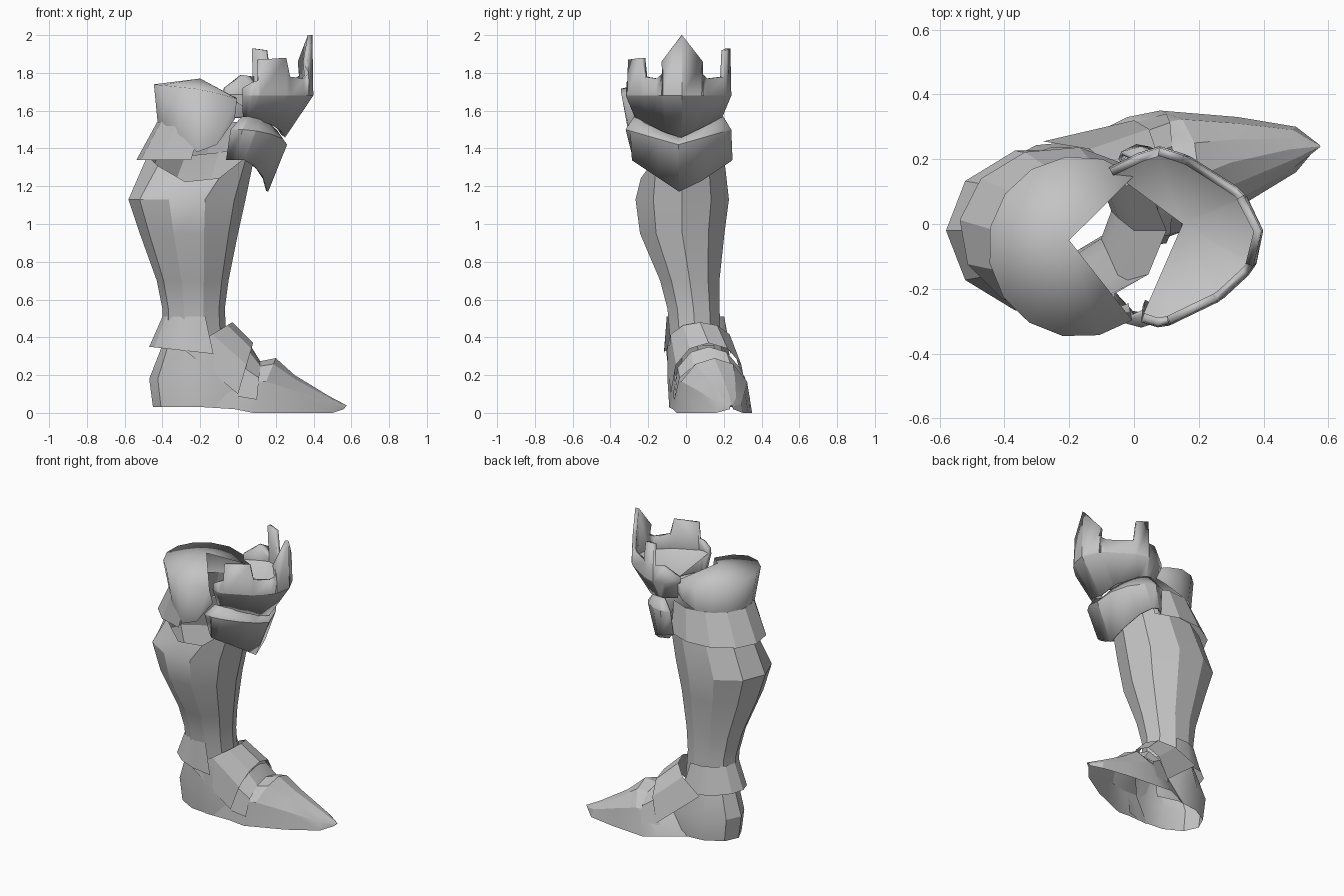
import bpy
from math import sin, cos, radians, pi

cube = bpy.data.objects.get("Cube")
if cube:
    bpy.data.objects.remove(cube, do_unlink=True)

steel = bpy.data.materials.new("grey_steel")
steel.use_nodes = True
steel.diffuse_color = (0.55, 0.55, 0.55, 1)
steel.node_tree.nodes["Principled BSDF"].inputs["Base Color"].default_value = (0.55, 0.55, 0.55, 1)


def spread(start, end, count):
    """Evenly spaced angles in degrees, both ends included."""
    return [start + (end - start) * i / count for i in range(count + 1)]


def ring(cx, cy, rx, ry, height, angles, keel=0):
    """Oval row of points; height is a number or a rule, keel sharpens the front."""
    row = []
    for angle in angles:
        a = radians(angle)
        z = height(a) if callable(height) else height
        row.append((cx + rx * cos(a) * abs(cos(a)) ** keel, cy + ry * sin(a), z))
    return row


def arch(base, top, cy, half_width, count=6):
    """Cross-section of a foot plate, open below; base and top are (x, z)."""
    row = []
    for i in range(count + 1):
        t = pi * i / count
        s = max(0.0, sin(t)) ** 0.8
        row.append((base[0] + (top[0] - base[0]) * s,
                    cy - half_width * cos(t),
                    base[1] + (top[1] - base[1]) * s))
    return row


def loft(name, rows, closed=False, apex=None, thickness=0, smooth=24):
    """Skin rows of points into one shell, optionally fanned to an apex."""
    n = len(rows[0])
    verts = [p for row in rows for p in row]
    faces = []
    spans = n if closed else n - 1
    for j in range(len(rows) - 1):
        for i in range(spans):
            k = (i + 1) % n
            faces.append((j * n + i, j * n + k, j * n + n + k, j * n + n + i))
    if apex:
        last = (len(rows) - 1) * n
        verts.append(apex)
        faces += [(last + i, last + (i + 1) % n, len(verts) - 1) for i in range(spans)]
    mesh = bpy.data.meshes.new(name)
    mesh.from_pydata(verts, [], faces)
    mesh.materials.append(steel)
    obj = bpy.data.objects.new(name, mesh)
    bpy.context.collection.objects.link(obj)
    if thickness:
        mod = obj.modifiers.new("plate_thickness", "SOLIDIFY")
        mod.thickness = thickness
        mod.offset = -1
    bpy.ops.object.select_all(action="DESELECT")
    obj.select_set(True)
    bpy.context.view_layer.objects.active = obj
    bpy.ops.object.shade_smooth_by_angle(angle=radians(smooth))


def greave_rim(a):
    """Rim rises toward the knee and dips on the front side."""
    return 1.36 + 0.06 * max(0, cos(a)) - 0.15 * max(0, -sin(a)) ** 2


# Greave: tapered shin and calf
around = spread(0, 324, 9)
loft("greave", [
    ring(-0.23, 0.05, 0.17, 0.14, 0.38, around),
    ring(-0.235, 0.04, 0.165, 0.145, 0.55, around),
    ring(-0.24, 0.02, 0.19, 0.165, 0.7, around),
    ring(-0.26, -0.02, 0.26, 0.235, 0.95, around),
    ring(-0.27, -0.02, 0.31, 0.26, 1.13, around),
    ring(-0.19, -0.02, 0.29, 0.23, greave_rim, around),
], closed=True)


def cup_waist(a):
    """Lower cup edge: dips on the front side, climbs toward the knee."""
    return 1.54 - 0.17 * max(0, -sin(a)) ** 4 + 0.15 * max(0, cos(a))


def cup_rim(a):
    return 1.71 - 0.03 * cos(a) - 0.05 * max(0, cos(a))


# Thigh cup: open toward the knee, softly domed on top
cup_arc = spread(52, 306, 11)
loft("thigh_cup", [
    ring(-0.17, -0.05, 0.26, 0.24, cup_waist, cup_arc),
    ring(-0.17, -0.07, 0.28, 0.28, cup_rim, cup_arc),
], apex=(-0.2, -0.05, 1.77), smooth=120)

# Flared skirt below the thigh cup
skirt_arc = spread(50, 265, 7)
loft("thigh_skirt", [
    ring(-0.22, -0.02, 0.32, 0.26, 1.34, skirt_arc),
    ring(-0.17, -0.05, 0.26, 0.24, 1.54, skirt_arc),
])


def side_rise(a):
    """Zero at the front ridge, one along both sides."""
    return abs(sin(a)) if cos(a) > 0 else 1


# Knee plate: flared band with a point hanging at the front
loft("knee_plate", [
    ring(0.02, -0.02, 0.14, 0.27, lambda a: 1.16 + 0.18 * side_rise(a), spread(-132, 125, 10), 0.3),
    ring(0.02, -0.04, 0.24, 0.28, lambda a: 1.42 + 0.08 * side_rise(a), spread(-110, 110, 10), 0.3),
    ring(0.04, -0.04, 0.18, 0.24, lambda a: 1.46 + 0.11 * side_rise(a), spread(-100, 100, 10), 0.3),
], thickness=0.012)

# Knee crown: outline of the toothed rim as angle and height
teeth = [(-110, 1.72), (-95, 1.75), (-78, 1.76), (-76, 1.87), (-46, 1.88),
         (-42, 1.78), (-25, 1.77), (-17, 1.8), (-19, 1.86), (4, 2.0),
         (28, 1.86), (26, 1.8), (34, 1.77), (62, 1.78), (66, 1.92), (90, 1.93),
         (93, 1.78), (112, 1.79), (130, 1.72)]
crown_arc = [angle for angle, z in teeth]
base_arc = sorted(crown_arc)
tooth_height = {radians(angle): z for angle, z in teeth}
loft("knee_crown", [
    ring(0.06, -0.04, 0.19, 0.23, lambda a: 1.45 + 0.11 * side_rise(a), base_arc, 0.6),
    ring(0.08, -0.04, 0.32, 0.28, 1.68, base_arc, 0.6),
    ring(0.08, -0.04, 0.315, 0.275, tooth_height.get, crown_arc, 0.6),
], thickness=0.025)

# Sunken funnel inside the crown
funnel_edge = ring(0.08, -0.04, 0.3, 0.26, 1.69, base_arc, 0.6)
loft("knee_funnel", [funnel_edge], apex=(0.15, 0.0, 1.53), smooth=60)

# Heel shell, open below and toward the toe
heel_arc = spread(50, 310, 8)
loft("heel", [
    ring(-0.18, 0.08, 0.27, 0.17, 0.03, heel_arc),
    ring(-0.18, 0.08, 0.29, 0.18, 0.18, heel_arc),
    ring(-0.2, 0.06, 0.2, 0.16, 0.36, heel_arc),
])

# Ankle cuff flaring over the heel
cuff_arc = spread(75, 285, 8)
loft("ankle_cuff", [
    ring(-0.2, 0.06, 0.27, 0.18, lambda a: 0.32 - 0.03 * cos(a), cuff_arc),
    ring(-0.22, 0.05, 0.18, 0.155, 0.51, cuff_arc),
])

# Overlapping instep plates, front edge first
loft("upper_instep_plate", [
    arch((0.0, 0.1), (0.08, 0.37), 0.12, 0.2),
    arch((-0.28, 0.33), (-0.03, 0.48), 0.075, 0.18),
])
loft("lower_instep_plate", [
    arch((0.1, 0.07), (0.12, 0.27), 0.14, 0.2),
    arch((-0.02, 0.09), (0.07, 0.35), 0.12, 0.19),
])

# Pointed toe shell, open below, running back to meet the heel
loft("toe", [
    arch((0.56, 0.02), (0.575, 0.04), 0.24, 0.008),
    arch((0.5, 0.0), (0.48, 0.09), 0.23, 0.07),
    arch((0.32, 0.0), (0.3, 0.2), 0.19, 0.14),
    arch((0.08, 0.0), (0.2, 0.29), 0.15, 0.2),
    arch((-0.02, 0.02), (0.1, 0.27), 0.13, 0.2),
    arch((-0.18, 0.03), (0.0, 0.3), 0.08, 0.17),
])
